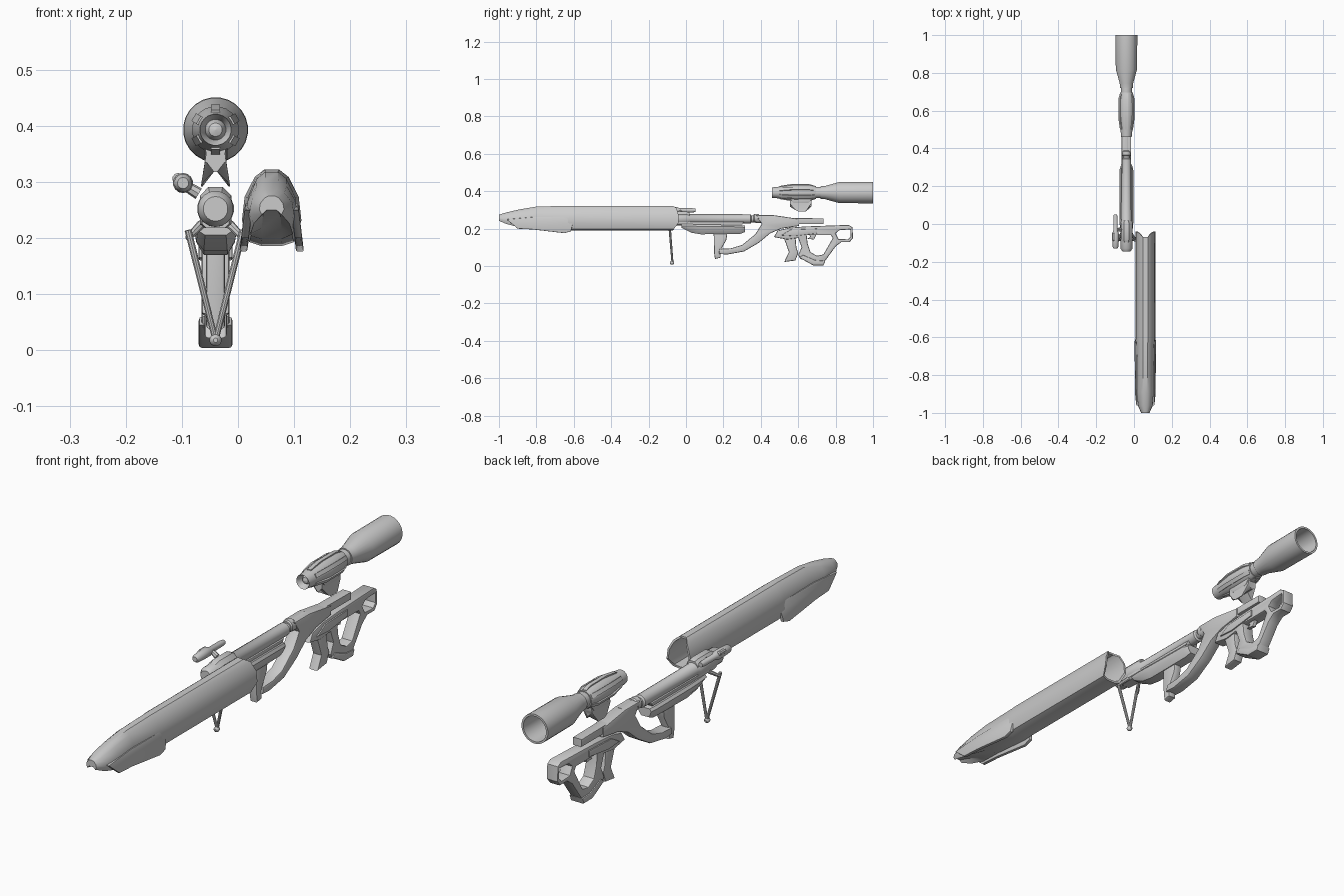
import bpy, bmesh, math
from mathutils import Vector, Matrix

if "Cube" in bpy.data.objects:
    bpy.data.objects.remove(bpy.data.objects["Cube"])

CX = -0.04   # centre line of the main frame
SX = 0.06    # centre line of the shroud


def finish(name, bm):
    bmesh.ops.remove_doubles(bm, verts=bm.verts, dist=1e-5)
    bmesh.ops.recalc_face_normals(bm, faces=bm.faces)
    me = bpy.data.meshes.new(name)
    bm.to_mesh(me)
    bm.free()
    ob = bpy.data.objects.new(name, me)
    bpy.context.collection.objects.link(ob)
    return ob


def loft(name, rings):
    """Skin a list of equal-length point rings and cap both ends."""
    bm = bmesh.new()
    rows = [[bm.verts.new(p) for p in ring] for ring in rings]
    n = len(rows[0])
    for a, b in zip(rows, rows[1:]):
        for i in range(n):
            j = (i + 1) % n
            bm.faces.new((a[i], a[j], b[j], b[i]))
    bm.faces.new(rows[0])
    bm.faces.new(rows[-1])
    return finish(name, bm)


def lathe(name, x, z, profile, sides=20):
    """Turned part along y from (y, radius) pairs."""
    rings = []
    for y, r in profile:
        r = max(r, 0.0005)
        rings.append([(x + r * math.cos(t), y, z + r * math.sin(t))
                      for t in (2 * math.pi * (i + 0.5) / sides for i in range(sides))])
    return loft(name, rings)


def mirrored(x, y, half, dy=None):
    """Full ring from half-section (half width, z) points, top to bottom."""
    dy = dy or [0] * len(half)
    right = [(x + w, y + d, z) for (w, z), d in zip(half, dy)]
    left = [(x - w, y + d, z) for (w, z), d in zip(half, dy)]
    return right + left[::-1]


def plate(name, x, half_width, outline, holes=(), bevel=0.006, flare=0, pivot=0):
    """Side profile in (y, z), with holes, thickened along x with rounded rims."""
    cu = bpy.data.curves.new(name, 'CURVE')
    cu.dimensions, cu.fill_mode = '2D', 'BOTH'
    cu.extrude, cu.bevel_depth = half_width - bevel, bevel
    cu.bevel_resolution, cu.offset = 1, -bevel
    for pts in (outline, *holes):
        sp = cu.splines.new('POLY')
        sp.points.add(len(pts) - 1)
        for p, (y, z) in zip(sp.points, pts):
            p.co = (y, z, 0, 1)
        sp.use_cyclic_u = True
    tmp = bpy.data.objects.new(name + "_curve", cu)
    bpy.context.collection.objects.link(tmp)
    bpy.context.view_layer.update()
    me = bpy.data.meshes.new_from_object(tmp.evaluated_get(bpy.context.evaluated_depsgraph_get()))
    bpy.data.objects.remove(tmp)
    bm = bmesh.new()
    bm.from_mesh(me)
    for v in bm.verts:
        y, z, w = v.co
        v.co = (x + w + flare * (pivot - z), y, z)
    return finish(name, bm)


def rod(name, a, b, r1, r2, sides=10):
    a, b = Vector(a), Vector(b)
    bm = bmesh.new()
    m = Matrix.Translation((a + b) / 2) @ (b - a).to_track_quat('Z', 'Y').to_matrix().to_4x4()
    bmesh.ops.create_cone(bm, cap_ends=True, segments=sides, radius1=r1, radius2=r2,
                          depth=(b - a).length, matrix=m)
    return finish(name, bm)


# Long hollow shroud with a beaked nose
def hull(y, top, bot, hw, lift=0, dy=None):
    shape = [(.25, 1), (.57, .9), (.91, .63), (1, .31), (.8, .05), (.38, 0)]
    half = [(hw * w, bot + t * (top - bot)) for w, t in shape]
    half[-1] = (half[-1][0], half[-1][1] + lift)
    return mirrored(SX, y, half, dy)


rim = [-.02, 0, .01, .01, -.015, -.02]
loft("shroud", [
    hull(-1.0, .275, .24, .022, .01), hull(-.96, .287, .222, .04, .02),
    hull(-.89, .303, .202, .047, .015), hull(-.80, .318, .198, .046),
    hull(-.64, .322, .186, .05), hull(-.61, .322, .191, .053),
    hull(-.05, .322, .191, .053, 0, rim), hull(-.05, .314, .199, .045, 0, rim),
    hull(-.40, .310, .203, .041)])
for s, side in ((-1, "left"), (1, "right")):
    plate("shroud_cheek_" + side, SX + s * .044, .007,
          [(-.96, .25), (-.9, .2), (-.82, .196), (-.65, .176), (-.615, .186), (-.605, .23),
           (-.64, .262), (-.82, .262)], bevel=.003, flare=s * .12, pivot=.23)

# Scope: flared rear tube, neck, ribbed front body and forked mount
SZ = .393
lathe("scope_rear_tube", CX, SZ, [(.72, .034), (.745, .036), (.82, .057), (1.0, .058),
                                  (1.0, .050), (.84, .046)], 24)
lathe("scope_neck", CX, SZ, [(.67, .028), (.685, .03), (.735, .03)], 20)
lathe("scope_front_body", CX, SZ, [(.49, .018), (.47, .023), (.46, .028), (.49, .031), (.52, .035),
                                   (.58, .042), (.66, .041), (.695, .034)], 20)
lathe("scope_lens", CX, SZ, [(.472, 0), (.476, .012), (.49, .02), (.50, .02)], 16)
for i in range(6):
    t = math.pi / 3 * i + math.pi / 6
    c, s = math.cos(t), math.sin(t)
    loft("scope_rib_%d" % i, [
        [(CX + c * r - s * w, y, SZ + s * r + c * w)
         for r, w in ((.02, -.008), (h, -.008), (h, .008), (.02, .008))]
        for y, h in ((.50, .035), (.56, .045), (.66, .045), (.69, .036))])
loft("scope_mount", [
    mirrored(CX, y, [(.02, .375), (.017, .350), (o, zb), (o - .003, zb), (.003, .318)])
    for y, o, zb in ((.555, .019, .335), (.585, .025, .300), (.60, .026, .292),
                     (.64, .026, .292), (.67, .019, .335))])
plate("scope_mount_saddle", CX, .021, [(.55, .365), (.68, .365), (.655, .335), (.575, .335)])

# Small offset side sight
lathe("side_sight_tube", -.098, .298, [(-.13, .010), (-.12, .016), (-.08, .018), (-.05, .018),
                                       (-.035, .012), (.03, .012), (.05, .009)], 14)
lathe("side_sight_knob", -.107, .306, [(-.09, .006), (-.085, .010), (-.05, .010), (-.045, .006)], 10)
rod("side_sight_arm", (-.098, -.03, .296), (-.070, -.03, .279), .009, .011, 8)

# Barrel with rounded muzzle and stepped rear rings
lathe("barrel", CX, .252, [(-.145, .0), (-.145, .022), (-.13, .032), (.01, .033), (.02, .026),
                           (.345, .025), (.35, .018), (.37, .018), (.375, .022), (.47, .022)], 18)
loft("muzzle_block", [mirrored(CX, y, [(w * .45, .252 + h), (w, .252 + h * .6), (w, .225), (w * .7, .218)])
                      for y, w, h in ((-.10, .024, .030), (-.08, .028, .039), (.005, .028, .039),
                                      (.018, .024, .034))])
lathe("barrel_clamp", CX, .256, [(.36, .02), (.365, .024), (.385, .024), (.39, .02)], 12)

# Forestock with slanted front
loft("forestock", [mirrored(CX, y, [(w * .8, t), (w, t - .01), (w * .9, t - .03 * k), (w * .55, b)])
                   for y, w, t, b, k in ((-.025, .034, .225, .205, .4), (.03, .038, .224, .178, 1),
                                         (.08, .038, .222, .170, 1), (.29, .036, .220, .172, 1),
                                         (.315, .028, .216, .182, .7))])
plate("under_rail", CX, .026, [(-.01, .222), (.30, .222), (.31, .236), (.0, .236)], bevel=.004)
plate("foregrip", CX, .017, [(.148, .18), (.222, .18), (.216, .14), (.185, .085), (.185, .045),
                             (.155, .038), (.15, .07)])

# Main frame with its sweeping lower strut
plate("frame", CX, .025, [(.375, .272), (.47, .272), (.605, .252), (.605, .215), (.51, .200),
                          (.45, .175), (.39, .125), (.31, .078), (.22, .062), (.175, .065),
                          (.18, .092), (.24, .095), (.30, .113), (.37, .17), (.405, .225)])
plate("top_slide", CX, .02, [(.50, .225), (.735, .225), (.735, .255), (.50, .258)], bevel=.004)

# Stock with grip loop, rear loop, front guard and trigger
plate("stock", CX, .025, [
    (.47, .155), (.49, .19), (.55, .205), (.64, .212), (.87, .220), (.89, .208), (.893, .15),
    (.875, .128), (.83, .128), (.80, .105), (.76, .05), (.73, .010), (.68, .010), (.61, .04),
    (.60, .06), (.618, .10), (.60, .15), (.54, .142)],
    holes=[[(.645, .165), (.775, .165), (.785, .15), (.735, .062), (.70, .055), (.665, .075), (.65, .12)],
           [(.80, .175), (.815, .145), (.865, .143), (.88, .158), (.878, .196), (.82, .192)]])
plate("grip_foot", CX, .03, [(.605, .045), (.68, .004), (.735, .004), (.745, .028), (.69, .032), (.625, .06)])
plate("front_guard", CX, .02, [(.52, .16), (.585, .16), (.59, .10), (.60, .07), (.585, .03),
                               (.525, .022), (.55, .075)])
plate("trigger", CX, .008, [(.655, .175), (.70, .175), (.685, .142), (.65, .146), (.665, .158)], bevel=.003)
for s, side in ((-1, "left"), (1, "right")):
    plate("stock_cheek_" + side, CX + s * .024, .006,
          [(.51, .165), (.56, .195), (.70, .20), (.70, .175), (.58, .16)], bevel=.003)

# V-shaped bipod meeting at a round foot
for s, side in ((-1, "left"), (1, "right")):
    rod("bipod_leg_" + side, (CX + s * .049, -.088, .214), (CX + s * .002, -.073, .025), .0065, .0055)
    rod("bipod_brace_" + side, (CX + s * .049, -.085, .200), (CX + s * .025, -.05, .225), .006, .008, 8)
lathe("bipod_foot", CX, .018, [(-.086, .004), (-.082, .009), (-.075, .011), (-.068, .009), (-.064, .004)], 12)

# Smooth shading with crisp edges
bpy.ops.object.select_all(action='DESELECT')
for ob in bpy.data.objects:
    ob.select_set(True)
    bpy.context.view_layer.objects.active = ob
bpy.ops.object.shade_smooth_by_angle(angle=math.radians(35))
